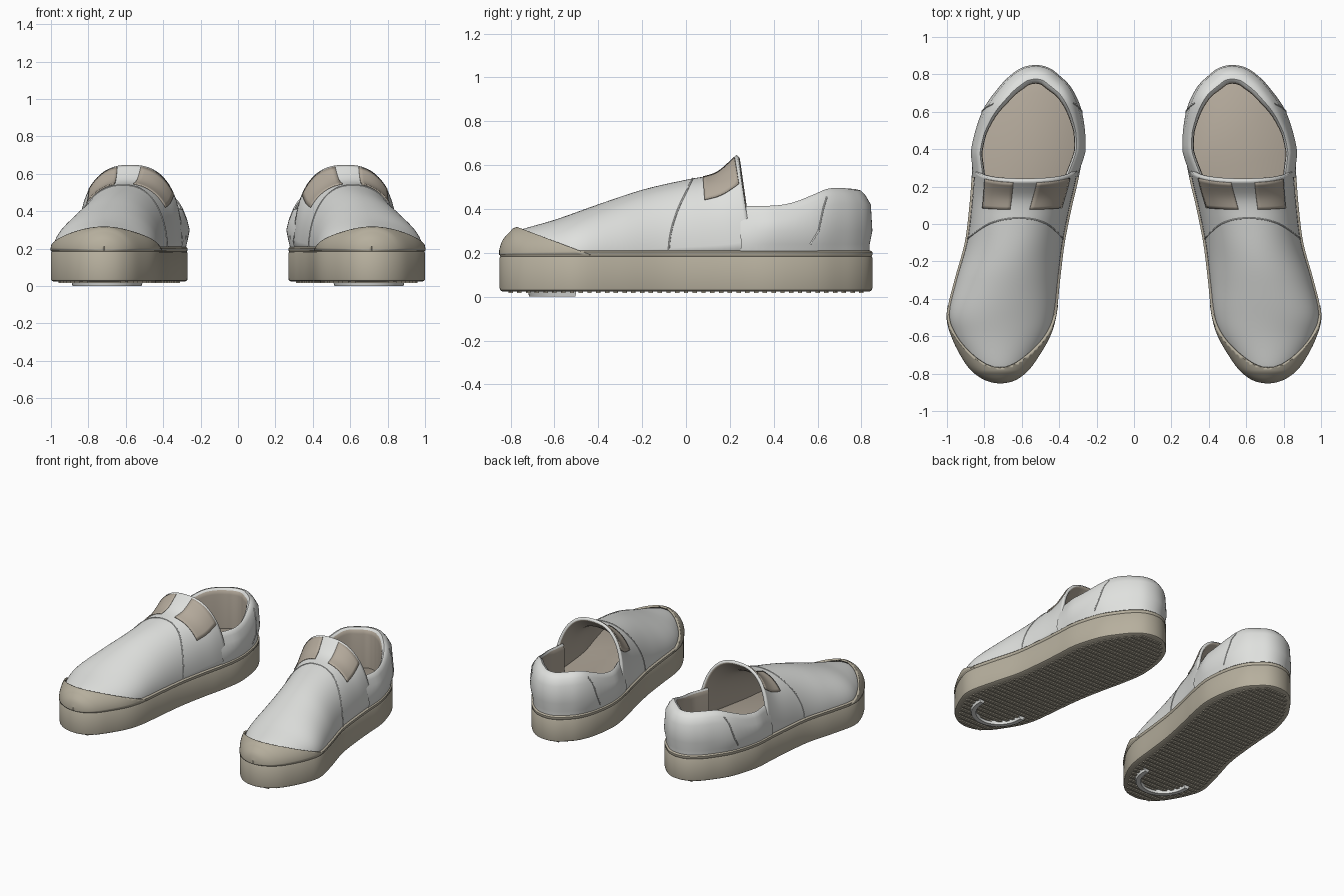
import bpy, bmesh, math
from mathutils import Vector, Matrix

if "Cube" in bpy.data.objects:
    bpy.data.objects.remove(bpy.data.objects["Cube"])


def material(name, rgb):
    m = bpy.data.materials.new(name)
    m.use_nodes = True
    m.diffuse_color = (*rgb, 1)
    m.node_tree.nodes["Principled BSDF"].inputs["Base Color"].default_value = (*rgb, 1)
    return m


WHITE = material("white fabric", (0.74, 0.75, 0.73))
RUBBER = material("tan rubber", (0.47, 0.43, 0.34))
LINING = material("beige lining", (0.45, 0.395, 0.325))


def spline(pts, n):
    """Smooth curve through pts; the first and last only steer the ends."""
    out = []
    for a, b, c, d in zip(pts, pts[1:], pts[2:], pts[3:]):
        a, b, c, d = map(Vector, (a, b, c, d))
        for k in range(n):
            t = k / n
            out.append(b + (c - a) * t / 2 + (a * 2 - b * 5 + c * 4 - d) * t * t / 2
                       + (b * 3 - a - c * 3 + d) * t ** 3 / 2)
    return out + [Vector(pts[-2])]


def lookup(table, y):
    for p, q in zip(table, table[1:]):
        if y <= q[0]:
            t = max(0, (y - p[0]) / (q[0] - p[0]))
            return p[1] + (q[1] - p[1]) * t
    return table[-1][1]


# Plan of one shoe: y, inner x, outer x
plan = [(-.85, .715, .715), (-.835, .64, .79), (-.79, .575, .86), (-.72, .52, .915),
        (-.6, .45, .975), (-.48, .415, 1), (-.3, .395, .96), (-.1, .37, .905),
        (.1, .33, .88), (.25, .295, .868), (.42, .27, .855), (.6, .29, .80),
        (.72, .335, .725), (.79, .395, .665), (.835, .455, .60), (.85, .525, .525)]
ghost = lambda r: (r[0], r[2], r[1])
rows = spline([ghost(plan[1])] + plan + [ghost(plan[-2])], 5)
inner_x = [(r[0], r[1]) for r in rows]
outer_x = [(r[0], r[2]) for r in rows]
loop = [Vector((r[2], r[0])) for r in rows] + [Vector((r[1], r[0])) for r in rows[-2:0:-1]]


def curve_table(pts):
    return spline([pts[0]] + pts + [pts[-1]], 6)


ridge = curve_table([(-.85, .21), (-.835, .255), (-.8, .295), (-.77, .316), (-.6, .365),
                     (-.4, .435), (-.2, .5), (0, .545), (.12, .562), (.2, .588), (.3, .66)])
rim = curve_table([(.2, .415), (.4, .415), (.5, .43), (.6, .465), (.7, .495), (.85, .49)])


def inset_point(i, d):
    """Point i of the plan outline, moved inward by d."""
    t = (loop[(i + 1) % len(loop)] - loop[i - 1]).normalized()
    return loop[i] + Vector((-t.y, t.x)) * d


def dome(y, a, inset):
    """Point on the front upper at station y and angle a across the foot."""
    xi, xo = lookup(inner_x, y), lookup(outer_x, y)
    w = max((xo - xi) / 2 - inset, 0)
    e = 1 - .2 * min(max((y + .2) / .5, 0), 1)
    c, s = math.cos(a), max(math.sin(a), 0)
    x = (xi + xo) / 2 + w * math.copysign(abs(c) ** e, c)
    z = .19 + (lookup(ridge, y) - inset - .19) * s ** e
    lean = .07 * min(max(y / .3, 0), 1) * s
    return Vector((x, (y * (1 - inset / .85) if y < 0 else y) - lean, z))


def finish(ob, mats, thickness=0):
    bpy.context.collection.objects.link(ob)
    for m in mats:
        ob.data.materials.append(m)
    if thickness:
        s = ob.modifiers.new("thickness", 'SOLIDIFY')
        s.thickness, s.offset = thickness, -1
        s.material_offset = len(mats) - 1
    mir = ob.modifiers.new("pair", 'MIRROR')
    mir.use_mirror_merge = False
    if ob.type == 'MESH':
        bpy.ops.object.select_all(action='DESELECT')
        ob.select_set(True)
        bpy.context.view_layer.objects.active = ob
        bpy.ops.object.shade_smooth_by_angle(angle=math.radians(45))
    return ob


def surface(name, pts, mats, thickness=0, ring=False, tube=False, caps=False,
            cut=None, rule=None):
    """Skin a grid of points, optionally closed along either direction."""
    bm = bmesh.new()
    g = [[bm.verts.new(p) for p in r] for r in pts]
    n, m = len(g), len(g[0])
    for i in range(n if ring else n - 1):
        for j in range(m if tube else m - 1):
            k, l = (i + 1) % n, (j + 1) % m
            f = bm.faces.new((g[i][j], g[k][j], g[k][l], g[i][l]))
            f.material_index = rule(j) if rule else 0
    if caps and ring:
        bm.faces.new([r[0] for r in reversed(g)])
        bm.faces.new([r[-1] for r in g]).material_index = len(mats) - 1
    elif caps:
        bm.faces.new(g[0])
        bm.faces.new(list(reversed(g[-1])))
    bmesh.ops.remove_doubles(bm, verts=bm.verts, dist=1e-5)
    if cut:
        bmesh.ops.bisect_plane(bm, geom=bm.verts[:] + bm.edges[:] + bm.faces[:],
                               plane_co=cut[0], plane_no=cut[1], clear_outer=True)
    if tube:
        bmesh.ops.recalc_face_normals(bm, faces=bm.faces)
    me = bpy.data.meshes.new(name)
    bm.to_mesh(me)
    bm.free()
    return finish(bpy.data.objects.new(name, me), mats, thickness)


def seam(name, pts):
    cu = bpy.data.curves.new(name, 'CURVE')
    cu.dimensions, cu.bevel_depth, cu.bevel_resolution = '3D', .004, 1
    sp = cu.splines.new('POLY')
    sp.points.add(len(pts) - 1)
    for p, q in zip(sp.points, pts):
        p.co = (*q, 1)
    finish(bpy.data.objects.new(name, cu), [WHITE])


def arc(start, end, n):
    return [math.radians(start + (end - start) * k / n) for k in range(n + 1)]


# Sole with a shallow groove near its top edge
side = [(.012, .024), (.002, .03), (0, .04), (0, .178), (.004, .184), (0, .19), (0, .203), (.008, .21)]
surface("sole", [[(*inset_point(i, d), z) for d, z in side] for i in range(len(loop))],
        [RUBBER, LINING], ring=True, caps=True)

# Tread ribs under the sole
bm = bmesh.new()
for k in range(41):
    y = -.8 + k * .04
    a, b = lookup(inner_x, y) + .04, lookup(outer_x, y) - .04
    bmesh.ops.create_cube(bm, size=1, matrix=Matrix.Translation(((a + b) / 2, y, .022))
                          @ Matrix.Diagonal((b - a, .02, .012, 1)))
me = bpy.data.meshes.new("tread_ribs")
bm.to_mesh(me)
bm.free()
finish(bpy.data.objects.new("tread_ribs", me), [RUBBER])

# Curved pad under the toe
section = [(-.015, 0), (.015, 0), (.022, .028), (-.022, .028)]
surface("toe_pad", [[(.7 + (.17 + d) * math.cos(a), -.52 + (.18 + d) * math.sin(a), z)
                     for d, z in section] for a in arc(-185, 5, 24)],
        [WHITE], tube=True, caps=True)

# Front upper, lined inside
stations = [r[0] for r in rows if r[0] < .29] + [.3]
surface("front_upper", [[dome(y, a, .012) for a in arc(0, 180, 36)] for y in stations],
        [WHITE, LINING], thickness=.02)

# Rubber toe cap, trimmed by a sloping plane
surface("toe_cap", [[dome(y, a, -.002) for a in arc(0, 180, 36)] for y in stations if y < -.3],
        [RUBBER], thickness=.014, cut=((0, -.77, .318), (0, .11, .29)))

# Elastic gussets either side of the tongue
for name, start, end in (("outer_gusset", 42, 80), ("inner_gusset", 98, 143)):
    surface(name, [[dome(.1 + k * .0205, a, .006) for a in arc(start, end, 10)]
                   for k in range(10)], [LINING], thickness=.008)


# Heel quarter with padded collar
def quarter(i):
    y = loop[i].y
    r = lookup(rim, y)
    t = .05 + .05 * min(max((y - .5) / .3, 0), 1)
    front = max(0, (.38 - y) / .14) * .025
    heel = .012 * min(max((y - .6) / .2, 0), 1)
    prof = [(.012, .19), (heel, .24), (front + heel - .012, .3), (front + .15 * t - .008, r - .07),
            (front + .3 * t, r - .03), (front + .52 * t, r - .006), (front + .75 * t, r),
            (front + .93 * t, r - .012), (front + t, r - .04), (front + t, .2)]
    return [Vector((*inset_point(i, d), z)) for d, z in prof]


columns = [quarter(i) for i in range(len(loop)) if loop[i].y > .23]
surface("heel_quarter", columns, [WHITE, LINING], rule=lambda j: int(j >= 7))

# Stitched seams
seam("front_seam", [dome(.04 - .12 * math.cos(a) ** 2, a, .012) for a in arc(3, 177, 30)])
half = len(columns) // 2
for name, part in (("outer_heel_seam", columns[:half]), ("inner_heel_seam", columns[half:])):
    pts = []
    for j in range(1, 5):
        target = .52 + .035 * j
        pts.append(min(part, key=lambda c: abs(c[0].y - target))[j])
    seam(name, pts)
